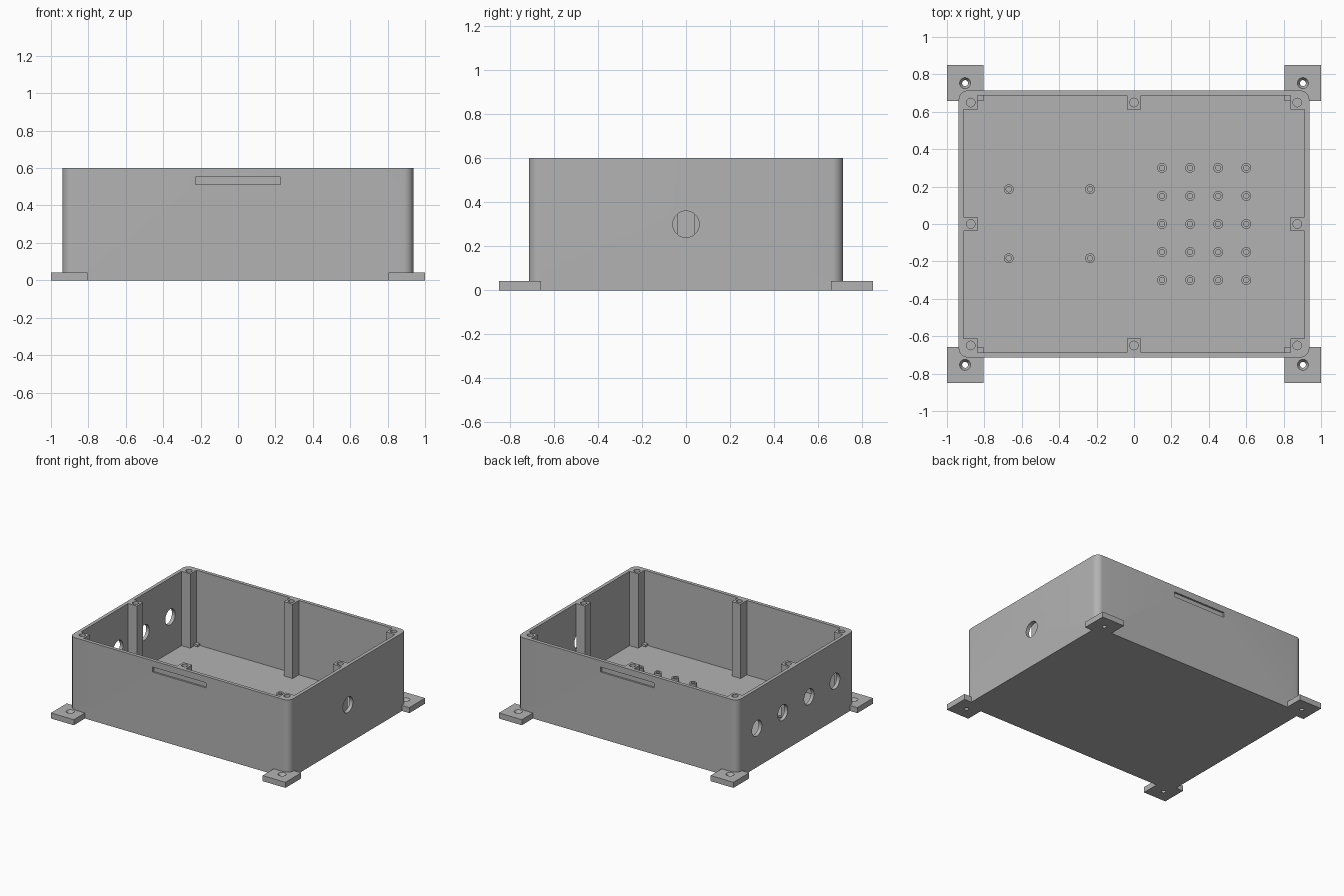
import bpy, bmesh, math
from mathutils import Matrix, Vector

if "Cube" in bpy.data.objects:
    bpy.data.objects.remove(bpy.data.objects["Cube"])

W, D, H = 0.9375, 0.714, 0.6      # half width, half depth, height
T = 0.027                         # wall and floor thickness
IX, IY = W - T, D - T             # inner half sizes
POST = 0.075
SIGNS = [(1, 1), (-1, 1), (-1, -1), (1, -1)]

mat = bpy.data.materials.new("plain grey")
mat.use_nodes = True
GREY = (0.45, 0.45, 0.45, 1)
mat.diffuse_color = GREY
mat.node_tree.nodes["Principled BSDF"].inputs["Base Color"].default_value = GREY


def make(name, bm):
    bmesh.ops.recalc_face_normals(bm, faces=bm.faces)
    mesh = bpy.data.meshes.new(name)
    bm.to_mesh(mesh)
    bm.free()
    mesh.materials.append(mat)
    obj = bpy.data.objects.new(name, mesh)
    bpy.context.collection.objects.link(obj)
    return obj


def add_box(bm, lo, hi):
    lo, hi = Vector(lo), Vector(hi)
    m = Matrix.Translation((lo + hi) / 2) @ Matrix.Diagonal((*(hi - lo), 1))
    bmesh.ops.create_cube(bm, size=1, matrix=m)


def add_cyl(bm, start, end, r1, r2=None):
    a, b = Vector(start), Vector(end)
    turn = (b - a).to_track_quat('Z', 'Y').to_matrix().to_4x4()
    bmesh.ops.create_cone(bm, cap_ends=True, segments=32, radius1=r1,
                          radius2=r1 if r2 is None else r2, depth=(b - a).length,
                          matrix=Matrix.Translation((a + b) / 2) @ turn)


def add_prism(bm, points, z0, z1):
    face = bm.faces.new([bm.verts.new((x, y, z0)) for x, y in points])
    up = bmesh.ops.extrude_face_region(bm, geom=[face])["geom"]
    for v in up:
        if isinstance(v, bmesh.types.BMVert):
            v.co.z = z1
    if face.is_valid is False or len(bm.faces) < len(points) + 2:
        bm.faces.new([v for v in bm.verts if v.co.z == z0])


def activate(obj):
    bpy.ops.object.select_all(action='DESELECT')
    obj.select_set(True)
    bpy.context.view_layer.objects.active = obj


def combine(obj, bm, operation):
    tool = make("tool", bm)
    tool.hide_render = True
    mod = obj.modifiers.new("combine", 'BOOLEAN')
    mod.operation, mod.solver, mod.object = operation, 'EXACT', tool
    activate(obj)
    bpy.ops.object.modifier_apply(modifier=mod.name)
    bpy.data.objects.remove(tool)


# Outer body with rounded upright corners
R = 0.05
outline = []
for i, (sx, sy) in enumerate(SIGNS):
    for k in range(9):
        a = math.radians(90 * i + 90 * k / 8)
        outline.append((sx * (W - R) + R * math.cos(a), sy * (D - R) + R * math.sin(a)))
bm = bmesh.new()
add_prism(bm, outline, 0, H)
case = make("enclosure", bm)

# Cavity, notched so that screw posts stay at corners and wall middles
P, h = POST, POST / 2
quarter = [(IX - P, h), (IX, h), (IX, IY - P), (IX - P, IY - P),
           (IX - P, IY), (h, IY), (h, IY - P)]
cavity = []
for sx, sy in SIGNS:
    pts = quarter if sx * sy > 0 else quarter[::-1]
    cavity += [(sx * x, sy * y) for x, y in pts]
bm = bmesh.new()
add_prism(bm, cavity, T, H + 0.1)
combine(case, bm, 'DIFFERENCE')

# Mounting feet, their inner corners showing inside
bm = bmesh.new()
for sx, sy in SIGNS:
    xs, ys = sorted((sx * 0.805, sx)), sorted((sy * 0.658, sy * 0.85))
    add_box(bm, (xs[0], ys[0], 0), (xs[1], ys[1], 0.043))
combine(case, bm, 'UNION')

# Screw holes in the posts, cable holes in the sides, recessed slots
bm = bmesh.new()
px, py = IX - h, IY - h
for x in (-px, 0, px):
    for y in (-py, 0, py):
        if x or y:
            add_cyl(bm, (x, y, H - 0.2), (x, y, H + 0.05), 0.023)
for y in (-0.475, -0.16, 0.16, 0.475):
    add_cyl(bm, (-W - 0.05, y, 0.3), (-IX + 0.02, y, 0.3), 0.06)
add_cyl(bm, (IX - 0.002, 0, 0.3), (W + 0.05, 0, 0.3), 0.06)
for s in (-1, 1):
    ys = sorted((s * (D - 0.014), s * (D + 0.05)))
    add_box(bm, (-0.227, ys[0], 0.512), (0.227, ys[1], 0.551))
combine(case, bm, 'DIFFERENCE')

# Through holes and countersinks in the feet
for z0, z1, r1, r2 in ((-0.05, 0.1, 0.016, 0.016), (0.02, 0.044, 0.016, 0.03)):
    bm = bmesh.new()
    for sx, sy in SIGNS:
        x, y = sx * 0.903, sy * 0.753
        add_cyl(bm, (x, y, z0), (x, y, z1), r1, r2)
    combine(case, bm, 'DIFFERENCE')


def standoff(name, x, y):
    """Short round stud with a blind screw hole, spun from a profile."""
    bm = bmesh.new()
    top = T + 0.038
    profile = [(0.026, T - 0.005), (0.026, top), (0.014, top), (0.014, T + 0.002), (0, T + 0.002)]
    verts = [bm.verts.new((r, 0, z)) for r, z in profile]
    edges = [bm.edges.new(pair) for pair in zip(verts, verts[1:])]
    bmesh.ops.spin(bm, geom=verts + edges, cent=(0, 0, 0), axis=(0, 0, 1),
                   angle=2 * math.pi, steps=24, use_duplicate=False)
    bmesh.ops.remove_doubles(bm, verts=bm.verts, dist=0.0005)
    bmesh.ops.translate(bm, verts=bm.verts, vec=(x, y, 0))
    return make(name, bm)


# Board standoffs: a grid on the left, four on the right
parts = [case]
for i in range(4):
    for j in range(5):
        parts.append(standoff(f"grid_standoff_{i}_{j}", 0.15 * (i + 1), 0.15 * (j - 2)))
for x in (-0.67, -0.235):
    for y in (-0.183, 0.186):
        parts.append(standoff("board_standoff", x, y))

for obj in parts:
    activate(obj)
    bpy.ops.object.shade_smooth_by_angle(angle=math.radians(30))
